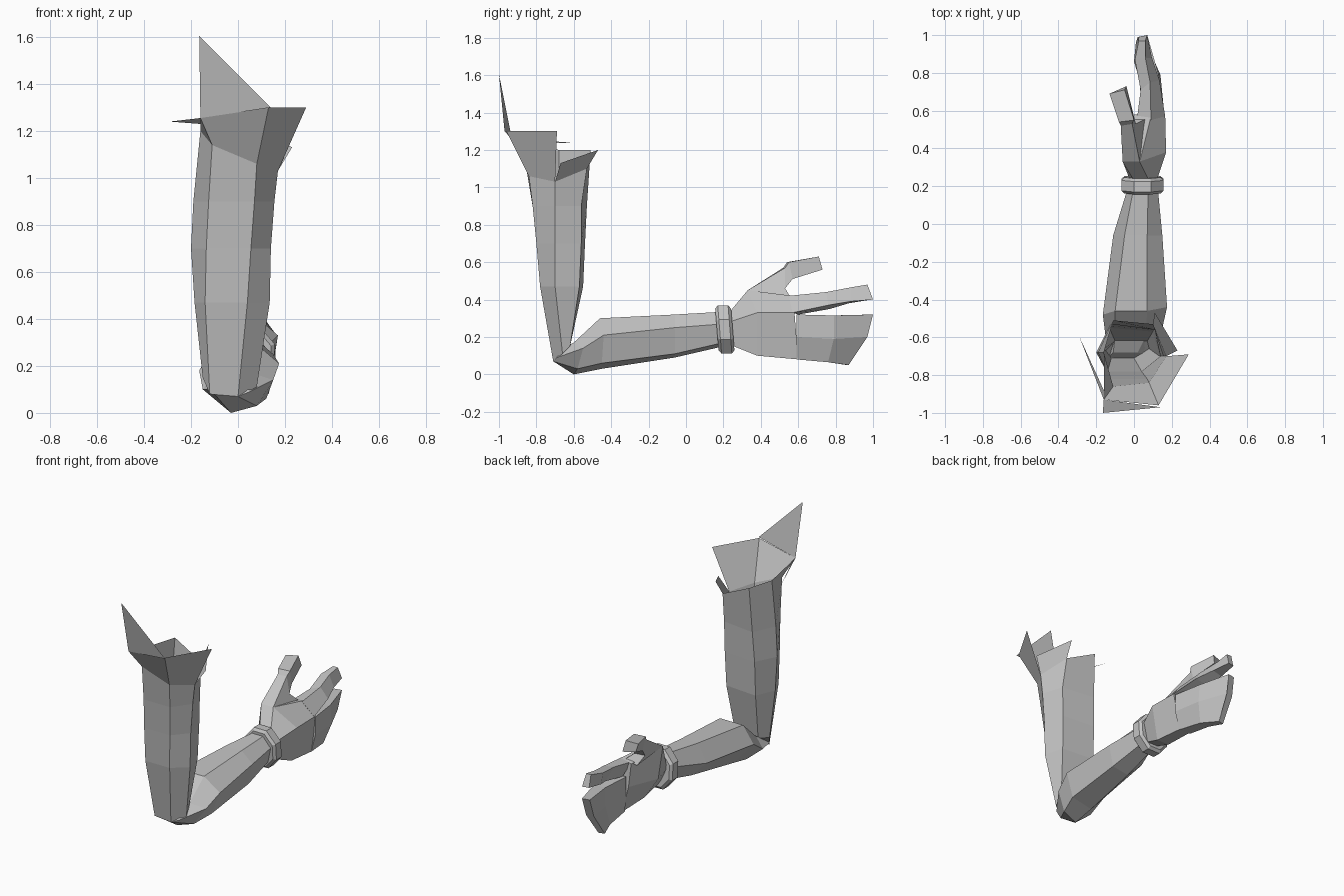
import bpy
import math

default_cube = bpy.data.objects.get("Cube")
if default_cube:
    bpy.data.objects.remove(default_cube, do_unlink=True)

UNIT = 0.01  # coordinates below are written in hundredths

grey = bpy.data.materials.new("plain_grey")
grey.use_nodes = True
tone = (0.55, 0.55, 0.55, 1.0)
grey.diffuse_color = tone
grey.node_tree.nodes["Principled BSDF"].inputs["Base Color"].default_value = tone


def make_object(name, points, faces):
    """Create a flat shaded mesh object from scaled points."""
    mesh = bpy.data.meshes.new(name)
    scaled = [tuple(value * UNIT for value in point) for point in points]
    mesh.from_pydata(scaled, [], faces)
    mesh.materials.append(grey)
    mesh.validate()
    mesh.update()
    part = bpy.data.objects.new(name, mesh)
    bpy.context.scene.collection.objects.link(part)
    return part


def loft(name, rings, cap_start=True, cap_end=True):
    """Skin a tube through rings that all have the same number of points."""
    sides = len(rings[0])
    points = [point for ring in rings for point in ring]
    faces = []
    for level in range(len(rings) - 1):
        low = level * sides
        high = low + sides
        for side in range(sides):
            following = (side + 1) % sides
            faces.append((low + side, low + following, high + following, high + side))
    if cap_start:
        faces.append(tuple(reversed(range(sides))))
    if cap_end:
        faces.append(tuple(range(len(points) - sides, len(points))))
    return make_object(name, points, faces)


def level_ring(height, outline):
    """Horizontal cross-section from x, y pairs."""
    return [(x, y, height) for x, y in outline]


def upright_ring(depth, outline):
    """Cross-section facing along the forearm from x, z pairs."""
    return [(x, depth, z) for x, z in outline]


def sheet(name, *corners):
    """Single torn flap of surface."""
    return make_object(name, corners, [tuple(range(len(corners)))])


# Upper arm: six-sided tube, torn open at the shoulder
shoulder_edge = [(-11, -86, 114), (8, -84, 106), (17, -70, 103),
                 (10, -53, 110), (-11, -51, 120), (-16, -68, 120)]
upper_arm_rings = [
    [(-12, -71, 8), (0, -71, 7), (8, -66, 11),
     (7, -62, 15), (-10, -62, 15), (-15, -67, 15)],
    level_ring(47, [(-14, -78), (4, -78), (13.5, -70),
                    (10, -57), (-13, -55), (-18.5, -68)]),
    level_ring(70, [(-13.5, -80), (5.5, -80), (14, -70),
                    (10.5, -56), (-13, -54), (-20, -68)]),
    level_ring(90, [(-12.5, -82), (7, -82), (15.5, -70),
                    (11, -56), (-12, -53), (-19, -68)]),
    shoulder_edge,
]
loft("upper_arm", upper_arm_rings, cap_end=False)

# Torn shoulder flaps growing out of the open edge
front_right, front_left, side_left, back_left, back_right, side_right = shoulder_edge
collar_right = (-16, -93, 125.5)
collar_left = (13, -96, 130)
collar_side = (29, -69, 130)
spike_foot = (14, -97, 130)
sheet("front_flap", front_right, front_left, collar_left, collar_right)
sheet("side_flap", front_left, side_left, collar_side, collar_left)
sheet("back_flap", side_left, back_left, (11, -47, 120), (23, -67, 113))
sheet("right_flap", side_right, front_right, collar_right)
sheet("shoulder_spike", collar_right, spike_foot, (-16.5, -100, 160.5))
sheet("shoulder_sliver", collar_right, (-29, -59.5, 124), (-16, -88, 123))

# Forearm: elbow tip, heel of the elbow, then a taper to the wrist
forearm_rings = [
    [(-11, -68, 13), (2, -68, 12), (5, -69, 9),
     (0, -71, 7), (-10, -71, 8), (-13, -70, 10)],
    [(-10, -60, 17), (6, -60, 17), (15, -55, 14),
     (8, -58, 3), (-3, -60, 0), (-15, -60, 10)],
    [(-10, -46, 30), (7, -46, 30), (17.5, -44, 21),
     (12, -45, 6), (-3, -45, 3), (-16.5, -48, 18)],
    upright_ring(-6, [(-5, 32), (7, 32), (15, 25), (12, 11), (0, 9), (-11, 20)]),
    upright_ring(20, [(0, 33.5), (7.5, 33.5), (12.5, 27), (10, 17), (2, 15), (-3, 25)]),
]
loft("forearm", forearm_rings)

# Wrist band: bevelled eight-sided ring, leaning back slightly
SIDES = 8
band_rings = []
for depth, size in ((16.5, 0.86), (18, 1), (23.5, 1), (25, 0.86)):
    ring = []
    for side in range(SIDES):
        angle = (side + 0.5) * math.tau / SIDES
        rise = 14 * size * math.sin(angle)
        ring.append((4.5 - 12 * size * math.cos(angle), depth - rise * 0.08, 24 + rise))
    band_rings.append(ring)
loft("wrist_band", band_rings)

# Palm
palm_rings = [
    upright_ring(23, [(0, 33), (8, 33), (12, 28), (10, 16), (2, 16), (-2, 25)]),
    [(-6, 33, 45), (3, 33, 45), (17, 38, 33),
     (13, 38, 10), (4, 38, 10), (-6, 38, 25)],
    [(0, 58, 41), (9, 57, 42), (16.5, 58, 33),
     (13, 60, 8), (5, 60, 8.5), (2, 58, 25)],
]
loft("palm", palm_rings)

# Thumb, leaning up and inward
thumb_rings = [
    [(-6, 33, 45), (3, 33, 45), (7, 56, 41), (-3, 56, 40)],
    [(-7, 52, 57), (-1, 53, 57), (1, 53, 46), (-6, 52, 46)],
    [(-8, 54, 60), (0, 55, 60), (0, 57, 51), (-7, 56, 51)],
    [(-13, 69, 62), (-5, 71, 63), (-4, 73, 56), (-11, 69, 56)],
]
loft("thumb", thumb_rings)

# Index finger
index_rings = [
    [(1.5, 55, 41), (9, 55, 42), (16.5, 57, 33), (5, 60, 32)],
    [(3.5, 71, 43), (8.5, 75, 44), (13.5, 76, 37), (6, 77, 35)],
    [(0.5, 87, 46), (6, 88, 46.5), (9.5, 88, 39), (2, 87, 38)],
    [(2.5, 97, 48), (6, 97, 48), (7, 100, 40), (2.5, 99, 40)],
]
loft("index_finger", index_rings)

# Remaining fingers, joined and curling inward
joined_rings = [
    [(3, 59, 32), (16, 59, 32), (16, 59, 20),
     (13, 59, 8), (4, 59, 8.5), (3, 59, 20)],
    [(5, 78, 31.5), (13, 79, 31.5), (14, 79, 19),
     (10, 76, 6.5), (3, 76, 6.5), (5, 78, 19)],
    [(2, 99, 32), (7, 100, 32), (6, 97, 20),
     (4, 87, 5), (0, 86, 5), (1, 96, 20)],
]
loft("joined_fingers", joined_rings)
